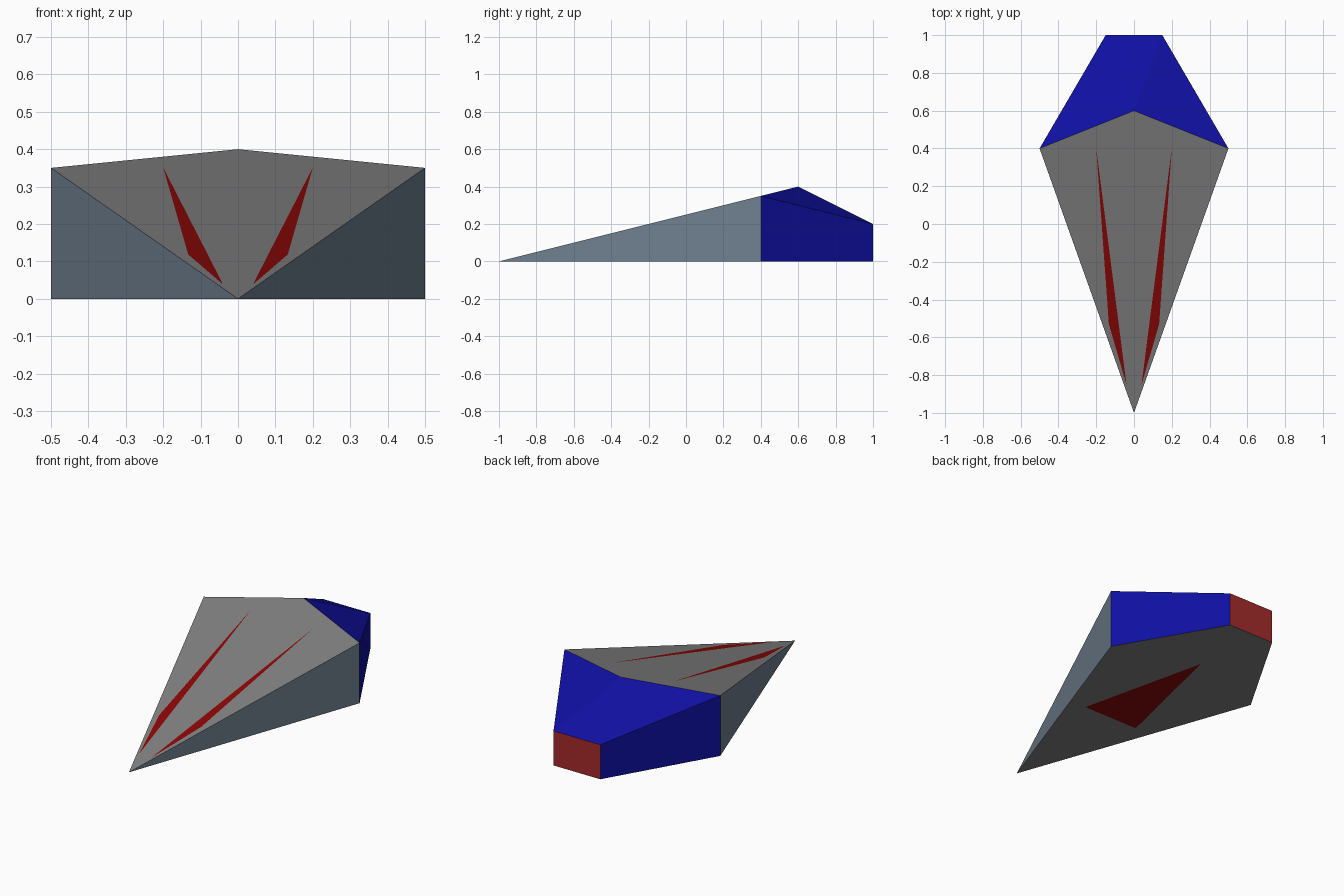
import bpy

if "Cube" in bpy.data.objects:
    bpy.data.objects.remove(bpy.data.objects["Cube"])


def material(name, rgb):
    m = bpy.data.materials.new(name)
    m.diffuse_color = (*rgb, 1)
    m.use_nodes = True
    m.node_tree.nodes["Principled BSDF"].inputs["Base Color"].default_value = m.diffuse_color
    return m


GREY = material("hull_grey", (0.216, 0.216, 0.216))
SLATE = material("slate", (0.162, 0.216, 0.279))
BLUE = material("blue", (0.005, 0.005, 0.36))
RED = material("dark_red", (0.258, 0.002, 0.002))
ENGINE = material("engine_red", (0.376, 0.023, 0.023))


def add_mesh(name, points, faces, mats, face_mats):
    mesh = bpy.data.meshes.new(name)
    mesh.from_pydata(points, [], faces)
    for m in mats:
        mesh.materials.append(m)
    for poly, i in zip(mesh.polygons, face_mats):
        poly.material_index = i
    obj = bpy.data.objects.new(name, mesh)
    bpy.context.collection.objects.link(obj)
    return obj


# Hull: wedge nose, tapered tail, corners in right/left pairs
points = [(0, -1, 0), (0, 0.6, 0.4)]
for x, y, z in [(0.5, 0.4, 0), (0.5, 0.4, 0.35), (0.15, 1, 0), (0.15, 1, 0.2)]:
    points += [(x, y, z), (-x, y, z)]
NOSE, PEAK = 0, 1
R_LOW, L_LOW, R_TOP, L_TOP, R_TAIL, L_TAIL, R_DECK, L_DECK = range(2, 10)

faces = [
    (NOSE, R_TOP, PEAK, L_TOP),            # upper deck
    (NOSE, L_LOW, L_TAIL, R_TAIL, R_LOW),  # belly
    (NOSE, R_LOW, R_TOP),                  # right flank
    (NOSE, L_TOP, L_LOW),                  # left flank
    (R_LOW, R_TAIL, R_DECK, R_TOP),        # right rear side
    (L_LOW, L_TOP, L_DECK, L_TAIL),        # left rear side
    (PEAK, R_TOP, R_DECK),                 # right rear slope
    (PEAK, L_DECK, L_TOP),                 # left rear slope
    (PEAK, R_DECK, L_DECK),                # middle rear slope
    (R_TAIL, L_TAIL, L_DECK, R_DECK),      # engine plate
]
add_mesh("hull", points, faces, [GREY, SLATE, BLUE, ENGINE],
         [0, 0, 1, 1, 2, 2, 2, 2, 2, 3])

# Red stripes lying on the sloping upper deck
LIFT = 0.001
for side, name in ((1, "right_stripe"), (-1, "left_stripe")):
    stripe = [(side * x, y, 0.25 * (y + 1) + LIFT)
              for x, y in ((0.2, 0.4), (0.04, -0.85), (0.133, -0.53))]
    order = (0, 1, 2) if side > 0 else (2, 1, 0)
    add_mesh(name, stripe, [order], [RED], [0])

# Red triangle under the belly
add_mesh("belly_marking",
         [(0, 0.57, -LIFT), (0.18, -0.2, -LIFT), (-0.18, -0.2, -LIFT)],
         [(0, 1, 2)], [RED], [0])
